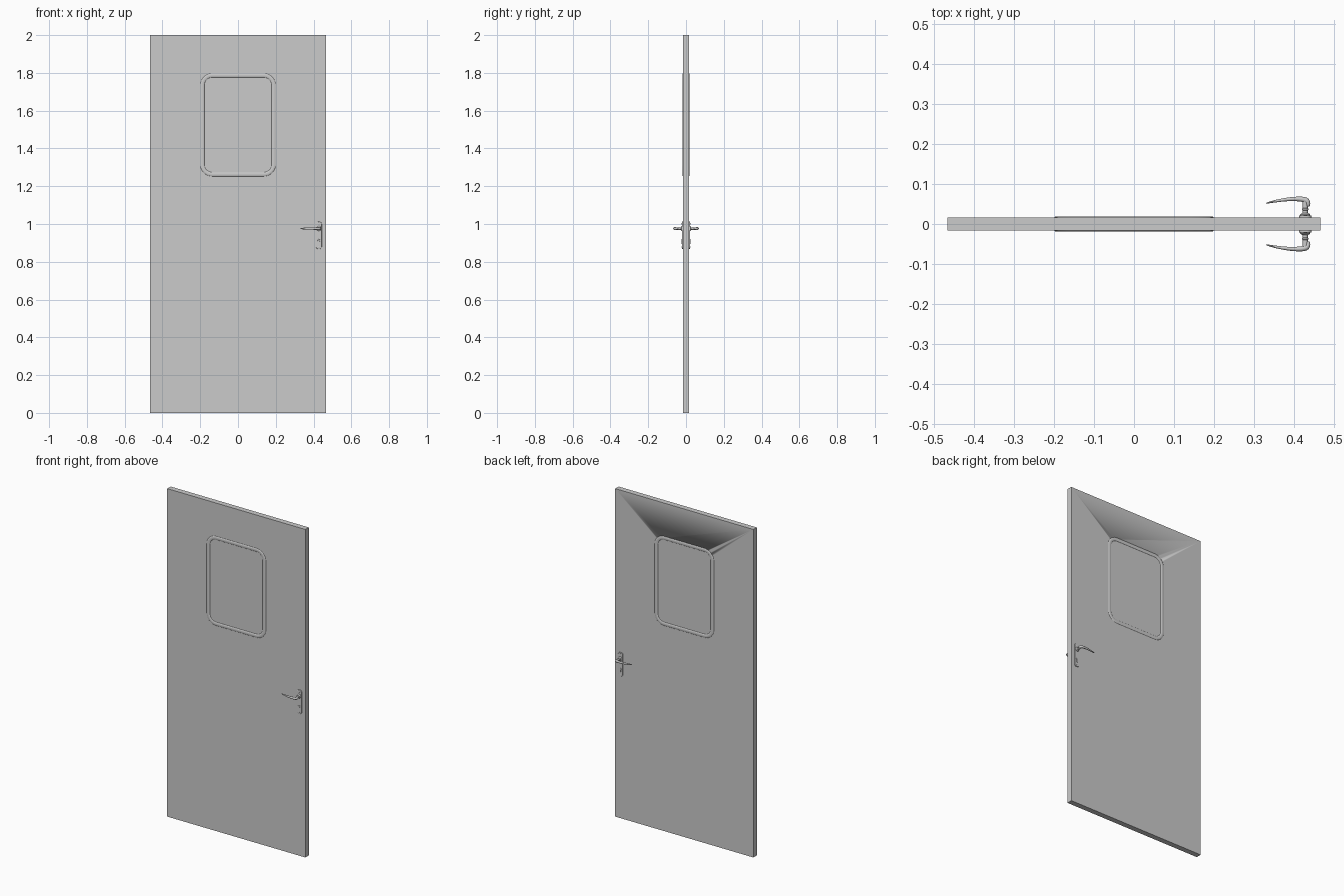
import bpy, bmesh, math
from mathutils import Vector

if "Cube" in bpy.data.objects:
    bpy.data.objects.remove(bpy.data.objects["Cube"])

HALF_T = 0.0165          # half of the door thickness
WIN_Z = 1.525            # window centre height
HX, HZ = 0.428, 0.976    # handle spindle position


def finish(name, bm, mirror=False, bevel=0, subsurf=0, angle=35):
    bmesh.ops.recalc_face_normals(bm, faces=bm.faces)
    me = bpy.data.meshes.new(name)
    bm.to_mesh(me)
    bm.free()
    ob = bpy.data.objects.new(name, me)
    bpy.context.collection.objects.link(ob)
    bpy.context.view_layer.objects.active = ob
    bpy.ops.object.select_all(action='DESELECT')
    ob.select_set(True)
    if bevel:
        b = ob.modifiers.new("bevel", 'BEVEL')
        b.width, b.segments, b.limit_method = bevel, 3, 'ANGLE'
    if subsurf:
        s = ob.modifiers.new("subsurf", 'SUBSURF')
        s.levels = s.render_levels = subsurf
    if mirror:
        m = ob.modifiers.new("mirror", 'MIRROR')
        m.use_axis = (False, True, False)
    bpy.ops.object.shade_smooth_by_angle(angle=math.radians(angle))
    return ob


def loft(rings, caps=True):
    """Skin a list of rings; without caps the last ring stays open."""
    bm = bmesh.new()
    vs = [[bm.verts.new(p) for p in r] for r in rings]
    n = len(rings[0])
    for a, b in zip(vs, vs[1:]):
        for i in range(n):
            j = (i + 1) % n
            bm.faces.new((a[i], a[j], b[j], b[i]))
    if caps:
        bm.faces.new(vs[0])
        bm.faces.new(vs[-1])
    return bm


def rounded_rect(cx, cz, hw, hh, r, y, n=10):
    pts = []
    for k, (sx, sz) in enumerate(((1, 1), (-1, 1), (-1, -1), (1, -1))):
        for i in range(n + 1):
            a = math.pi / 2 * (k + i / n)
            pts.append((cx + sx * (hw - r) + r * math.cos(a), y,
                        cz + sz * (hh - r) + r * math.sin(a)))
    return pts


def lathe(x, z, profile, n=24):
    """Rings around the y axis from (radius, y) pairs."""
    return loft([[(x + r * math.cos(2 * math.pi * i / n), y,
                   z + r * math.sin(2 * math.pi * i / n)) for i in range(n)]
                 for r, y in profile])


# door leaf with a window opening
bm = bmesh.new()
bmesh.ops.create_cube(bm, size=1)
for v in bm.verts:
    v.co = (v.co.x * 0.932, v.co.y * 2 * HALF_T, v.co.z * 2 + 1)
leaf = finish("door_leaf", bm)
cutter = finish("window_cutter", loft([rounded_rect(0, WIN_Z, 0.187, 0.26, 0.05, y)
                                       for y in (-0.05, 0.05)]))
cut = leaf.modifiers.new("opening", 'BOOLEAN')
cut.object, cut.solver = cutter, 'EXACT'
cutter.hide_render = True
cutter.hide_set(True)

# window pane, almost flush with the leaf
finish("window_pane", loft([rounded_rect(0, WIN_Z, 0.188, 0.261, 0.051, y)
                            for y in (-HALF_T + 0.0005, HALF_T - 0.0005)]))

# rounded bead around the window on both faces
rings = []
for i in range(9):
    a = math.pi * i / 8
    inset = 0.011 - 0.011 * math.cos(a)
    rings.append(rounded_rect(0, WIN_Z, 0.2 - inset, 0.273 - inset, 0.064 - inset,
                              -HALF_T + 0.001 - 0.0038 * math.sin(a)))
finish("window_frame", loft(rings, caps=False), mirror=True, angle=60)

# handle back plates
finish("handle_plate", loft([rounded_rect(HX, 0.94, 0.0155, 0.072, 0.012, y, 6)
                             for y in (-HALF_T + 0.002, -0.0215)]),
       mirror=True, bevel=0.0015)

# spindle neck with collar
finish("handle_neck", lathe(HX, HZ, [(0.0125, -0.019), (0.0125, -0.024), (0.0105, -0.026),
                                     (0.0065, -0.0275), (0.0065, -0.034), (0.008, -0.035),
                                     (0.008, -0.039), (0.0065, -0.040), (0.0065, -0.058)]),
       mirror=True)

# curved tapering lever: x, distance from centre, half width, half height
path = [(0.434, 0.043, 0.0045, 0.0055), (0.435, 0.048, 0.0058, 0.0065),
        (0.4348, 0.054, 0.0070, 0.0075), (0.431, 0.0595, 0.0080, 0.0078),
        (0.421, 0.0622, 0.0068, 0.0074), (0.402, 0.0630, 0.0056, 0.0068),
        (0.380, 0.0614, 0.0046, 0.0062), (0.358, 0.0580, 0.0035, 0.0052),
        (0.340, 0.0543, 0.0024, 0.0040), (0.329, 0.0518, 0.0012, 0.0022)]
rings = []
for k, (x, d, w, h) in enumerate(path):
    p, q = path[max(k - 1, 0)], path[min(k + 1, len(path) - 1)]
    t = Vector((q[0] - p[0], p[1] - q[1], 0)).normalized()
    side = Vector((-t.y, t.x, 0))
    rings.append([Vector((x, -d, HZ)) + side * w * math.cos(math.pi * i / 6)
                  + Vector((0, 0, h * math.sin(math.pi * i / 6))) for i in range(12)])
finish("handle_lever", loft(rings), mirror=True, subsurf=1, angle=60)

# lock cylinder: round barrel with the narrow tab below
finish("lock_barrel", lathe(HX, 0.913, [(0.0065, -0.02), (0.0065, -0.0235), (0.0058, -0.0242)]),
       mirror=True)
finish("lock_tab", loft([rounded_rect(HX, 0.903, 0.0035, 0.009, 0.0033, y, 5)
                         for y in (-0.02, -0.0238)]), mirror=True, bevel=0.0005)

# plate screws
for label, z in (("upper", 1.001), ("lower", 0.879)):
    finish(label + "_screw", lathe(HX, z, [(0.004, -0.02), (0.004, -0.022), (0.0025, -0.0228)], 16),
           mirror=True)
